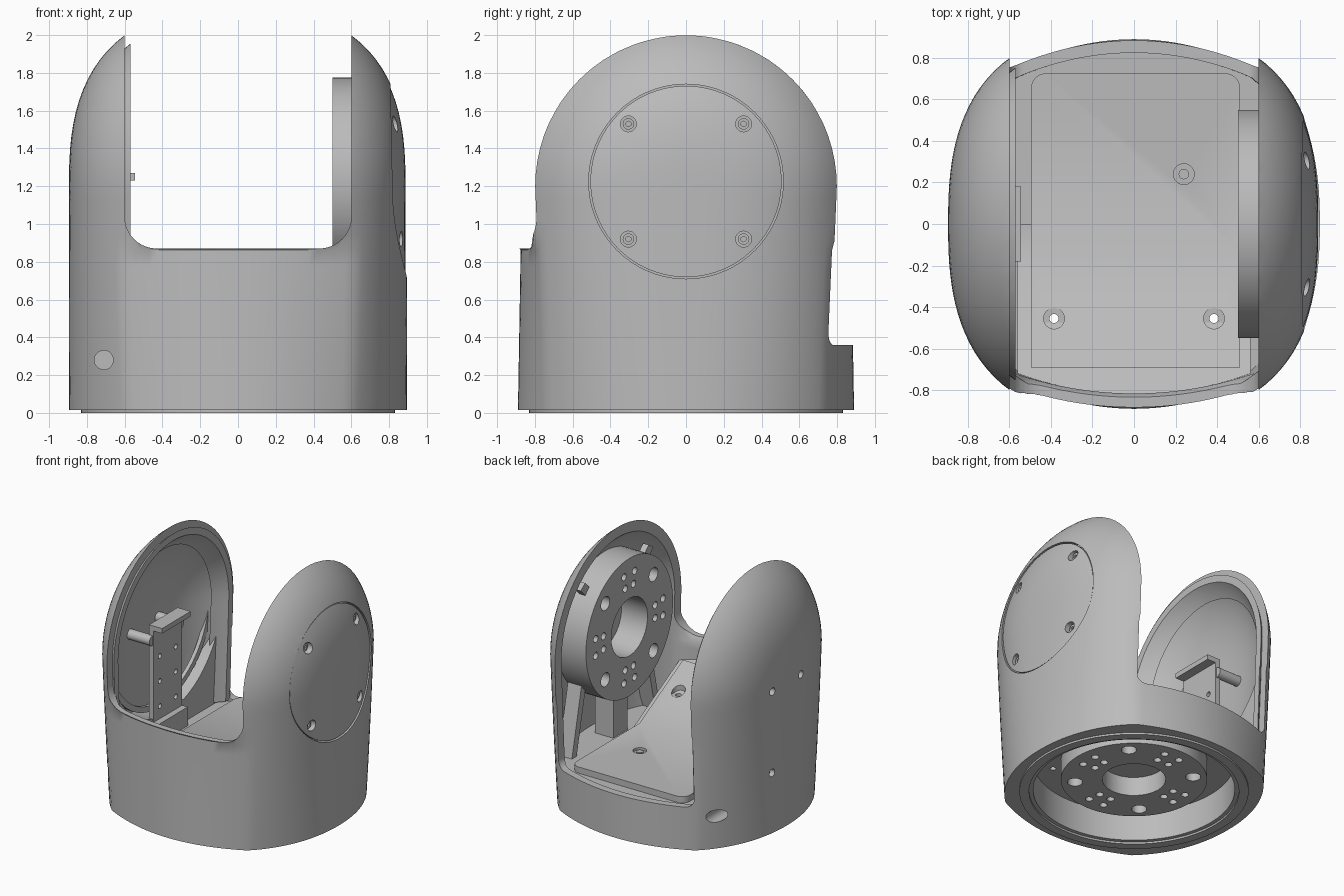
import bpy, bmesh, math
from mathutils import Matrix, Vector

if "Cube" in bpy.data.objects:
    bpy.data.objects.remove(bpy.data.objects["Cube"])

grey = bpy.data.materials.new("satin_grey")
grey.use_nodes = True
COLOUR = (0.5, 0.5, 0.5, 1)
grey.diffuse_color = COLOUR
grey.node_tree.nodes["Principled BSDF"].inputs["Base Color"].default_value = COLOUR

SHOULDER = 1.2          # height where the arms turn into domes
AXIS = 1.225            # height of the joint axis
FLOOR = 0.35
DOME = 0.945            # dome radius before the channel is cut


def solid(name, bm):
    bmesh.ops.recalc_face_normals(bm, faces=bm.faces)
    mesh = bpy.data.meshes.new(name)
    bm.to_mesh(mesh)
    bm.free()
    mesh.materials.append(grey)
    ob = bpy.data.objects.new(name, mesh)
    bpy.context.collection.objects.link(ob)
    return ob


def combine(ob, tools, op="DIFFERENCE"):
    for tool in tools:
        mod = ob.modifiers.new("cut", "BOOLEAN")
        mod.operation, mod.object, mod.solver = op, tool, "EXACT"
        dg = bpy.context.evaluated_depsgraph_get()
        mesh = bpy.data.meshes.new_from_object(ob.evaluated_get(dg))
        ob.modifiers.clear()
        ob.data = mesh
        bpy.data.objects.remove(tool)
    return ob


def rod(name, r, start, end, seg=48):
    a, b = Vector(start), Vector(end)
    turn = (b - a).to_track_quat("Z", "Y").to_matrix().to_4x4()
    bm = bmesh.new()
    bmesh.ops.create_cone(bm, cap_ends=True, segments=seg, radius1=r, radius2=r,
                          depth=(b - a).length, matrix=Matrix.Translation((a + b) / 2) @ turn)
    return solid(name, bm)


def prism(name, pts, axis, lo, hi):
    place = {"x": lambda p, t: (t, p[0], p[1]), "y": lambda p, t: (p[0], t, p[1]),
             "z": lambda p, t: (p[0], p[1], t)}[axis]
    bm = bmesh.new()
    rings = [[bm.verts.new(place(p, t)) for p in pts] for t in (lo, hi)]
    for ring in rings:
        bm.faces.new(ring)
    n = len(pts)
    for i in range(n):
        j = (i + 1) % n
        bm.faces.new((rings[0][i], rings[0][j], rings[1][j], rings[1][i]))
    return solid(name, bm)


def box(name, x0, x1, y0, y1, z0, z1):
    return prism(name, [(x0, y0), (x1, y0), (x1, y1), (x0, y1)], "z", z0, z1)


def round_rect(u0, u1, v0, v1, r, steps=10):
    pts = []
    for k, (u, v) in enumerate([(u1 - r, v1 - r), (u0 + r, v1 - r), (u0 + r, v0 + r), (u1 - r, v0 + r)]):
        for s in range(steps + 1):
            t = (k + s / steps) * math.pi / 2
            pts.append((u + r * math.cos(t), v + r * math.sin(t)))
    return pts


def inside(x, y, z, d):
    # body volume shrunk by d: bulging sides, with flatter front and back walls
    t = min(z / SHOULDER, 1)
    n, b = 2.1 + 0.5 * t, 0.96 + (DOME - 0.96) * t
    wall = 0.89 - 0.017 * z - (0.43 - 0.17 * min(z, 1)) * x * x + 2 * max(0, z - 0.88)
    rho = math.hypot(y, max(0, z - SHOULDER))
    return abs(y) < wall - d and (abs(x) / (0.895 - d)) ** n + (rho / (b - d)) ** n < 1


def reach(ux, uy, z, d):
    lo, hi = 0, 1.5
    for _ in range(24):
        mid = (lo + hi) / 2
        lo, hi = (mid, hi) if inside(mid * ux, mid * uy, z, d) else (lo, mid)
    return lo


def body(name, d, bottom, seg=120):
    # lofted body, round at the foot and domed at the top
    top = DOME - d
    zs = [bottom + (SHOULDER - bottom) * i / 14 for i in range(15)]
    zs += [SHOULDER + top * 0.998 * math.sin(i / 22 * math.pi / 2) for i in range(1, 23)]
    bm = bmesh.new()
    rings = []
    for z in zs:
        ring = []
        for i in range(seg):
            ux, uy = math.cos(math.tau * i / seg), math.sin(math.tau * i / seg)
            r = reach(ux, uy, z, d)
            ring.append(bm.verts.new((r * ux, r * uy, z)))
        rings.append(ring)
    for low, high in zip(rings, rings[1:]):
        for i in range(seg):
            j = (i + 1) % seg
            bm.faces.new((low[i], low[j], high[j], high[i]))
    bm.faces.new(rings[0])
    bm.faces.new(rings[-1])
    return solid(name, bm)


def flange(name, radius, depth, matrix):
    # bolt ring: centre bore, four large holes, four clusters of small ones
    ring = rod(name, radius, (0, 0, 0), (0, 0, depth), 72)
    holes = [(0.23, 0, 0)]
    for k in range(4):
        holes.append((0.055, 0.43, 45 + 90 * k))
        holes += [(0.028, r, 90 * k + s * 9) for r in (0.33, 0.43) for s in (-1, 1)]
    cutters = []
    for r, dist, deg in holes:
        x, y = dist * math.cos(math.radians(deg)), dist * math.sin(math.radians(deg))
        cutters.append(rod("cutter", r, (x, y, -0.1), (x, y, depth + 0.1), 24))
    combine(ring, cutters)
    ring.data.transform(matrix)


def drains():
    return [rod("cutter", 0.022, (x, -0.455, 0), (x, -0.455, 1), 24) for x in (-0.385, 0.385)]


# Housing shell
MOUNTS = ((0.18, 1.15), (-0.18, 1.15), (0.18, 0.5))
shell = body("housing", 0, 0.015)
combine(shell, [
    prism("gap", round_rect(-0.6, 0.6, 0.87, 3, 0.17), "y", -2, 2),
    prism("back_gap", round_rect(-0.6, 0.6, 0.36, 3, 0.07), "y", 0.2, 2),
    body("cavity", 0.06, FLOOR),
    rod("foot_recess", 0.73, (0, 0, -0.1), (0, 0, 0.25), 96),
    rod("cover_seat", 0.515, (0.73, 0, AXIS), (1.2, 0, AXIS), 96),
] + [rod("cable_hole", 0.05, (-0.71, s * 1.2, 0.28), (-0.71, s * 0.45, 0.28), 32) for s in (-1, 1)]
  + [rod("side_hole", 0.03, (-1.1, y, z), (-0.85, y, z), 24) for y, z in MOUNTS] + drains())

# Foot lip under the housing
foot = rod("foot_lip", 0.83, (0, 0, 0), (0, 0, 0.03), 96)
combine(foot, [rod("cutter", 0.76, (0, 0, -1), (0, 0, 1), 96)])

# Bolt rings in the foot and in the arm
flange("foot_flange", 0.53, 0.18, Matrix.Translation((0, 0, 0.1)))
flange("arm_flange", 0.55, 0.25, Matrix.Translation((0.5, 0, AXIS)) @ Matrix.Rotation(math.pi / 2, 4, "Y"))

# Round side cover with its screws
cover = body("side_cover", 0.008, 0.3)
combine(cover, [rod("trim", 0.506, (0.73, 0, AXIS), (1.2, 0, AXIS), 96)], "INTERSECT")
for y in (-0.305, 0.305):
    for z in (AXIS - 0.305, AXIS + 0.305):
        x = 0.8
        while inside(x, y, z, 0):
            x += 0.005
        combine(cover, [rod("bore", 0.042, (x - 0.06, y, z), (1.2, y, z), 32)])
        screw = rod("cover_screw", 0.03, (x - 0.08, y, z), (x - 0.035, y, z), 32)
        combine(screw, [rod("socket", 0.015, (x - 0.06, y, z), (1.2, y, z), 6)])


# Floor ramp and tray
def ramp(name, y_back, y_front, top, x):
    rise = 0.54 * (-0.14 - y_front)
    return prism(name, [(y_back, 0.32), (y_back, top), (-0.14, top),
                        (y_front, top + rise), (y_front, 0.32)], "x", -x, x)


slope = ramp("floor_ramp", 0.0, -0.95, 0.36, 0.56)
combine(slope, [body("trim", 0.05, 0.3)], "INTERSECT")
combine(slope, drains())
tray = ramp("tray", 0.8, -0.69, 0.40, 0.7)
plan = prism("trim", round_rect(-0.495, 0.51, -1, 0.725, 0.07), "z", 0.2, 1.5)
combine(tray, [plan], "INTERSECT")
combine(tray, drains() + [rod("bore", 0.05, (x, y, z), (x, y, 1), 32) for x, y, z in
                          ((-0.385, -0.455, 0.54), (0.385, -0.455, 0.54), (0.24, 0.24, 0.38))])
rod("tray_screw", 0.025, (0.24, 0.24, 0.36), (0.24, 0.24, 0.395), 24)

# Raised lip round the open arm
lip = body("arm_lip", 0.05, 0.3)
combine(lip, [body("inner", 0.09, 0.2)])
combine(lip, [box("trim", -0.66, -0.57, -1, 1, 0.36, 2.5)], "INTERSECT")

# Round dish in the open arm: filled lower corners and a stepped ring
corners = body("dish_corners", 0.05, 0.3)
combine(corners, [box("trim", -0.9, -0.63, -1, 1, 0.34, SHOULDER)], "INTERSECT")
combine(corners, [rod("dish", 0.7, (-1, 0, SHOULDER), (0, 0, SHOULDER), 96)])
step = rod("dish_step", 0.665, (-0.72, 0, SHOULDER), (-0.69, 0, SHOULDER), 96)
combine(step, [rod("cutter", 0.62, (-1, 0, SHOULDER), (0, 0, SHOULDER), 96)])

# Bracket on standoffs in the open arm
plate = box("bracket_plate", -0.66, -0.62, -0.18, 0.18, 0.42, 1.24)
combine(plate, [rod("cutter", 0.02, (-1, y, z), (0, y, z), 20)
                for y in (-0.1, 0.1) for z in (0.6, 0.8, 1.0)])
box("bracket_bar", -0.66, -0.545, -0.18, 0.18, 1.23, 1.27)
box("bracket_foot", -0.66, -0.57, -0.18, 0.18, FLOOR, 0.5)
for y, z in MOUNTS:
    rod("standoff", 0.04, (-0.85, y, z), (-0.63, y, z), 24)

# Ribs behind and below the arm flange
box("flange_column", 0.58, 0.74, -0.09, 0.09, FLOOR - 0.02, 0.78)
for s in (-1, 1):
    prism("flange_rib", [(s * 0.5, 0.33), (s * 0.56, 0.33), (s * 0.42, 0.95), (s * 0.36, 0.95)], "x", 0.62, 0.74)
    prism("upper_rib", [(s * 0.3, 1.6), (s * 0.36, 1.56), (s * 0.46, 1.66), (s * 0.4, 1.7)], "x", 0.61, 0.66)

# Smooth curved faces, keep edges crisp
for ob in bpy.context.collection.objects:
    if ob.type == "MESH" and grey.name in ob.data.materials:
        bpy.ops.object.select_all(action="DESELECT")
        ob.select_set(True)
        bpy.context.view_layer.objects.active = ob
        bpy.ops.object.shade_smooth_by_angle(angle=math.radians(30))
